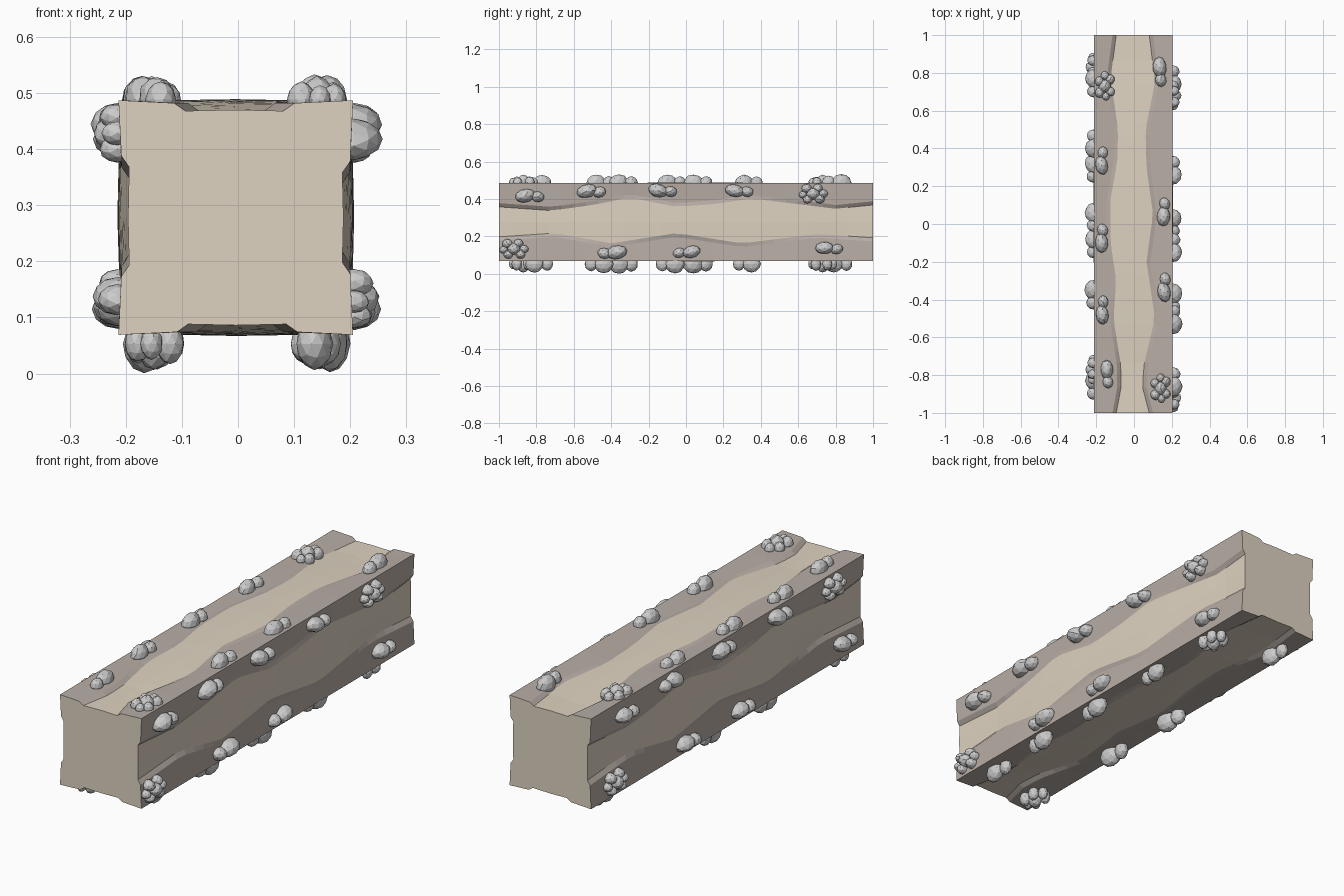
import bpy, bmesh, random
from mathutils import Vector, Matrix

if "Cube" in bpy.data.objects:
    bpy.data.objects.remove(bpy.data.objects["Cube"])

random.seed(4)
CENTRE = Vector((-0.004, 0, 0.278))
HALF = 0.209

# Each face: frame columns (across u, along y, outward n)
def frame(u, y, n):
    return Matrix((u, y, n)).transposed()

FACES = {
    "top": frame((1, 0, 0), (0, 1, 0), (0, 0, 1)),
    "right": frame((0, 0, -1), (0, 1, 0), (1, 0, 0)),
    "bottom": frame((-1, 0, 0), (0, 1, 0), (0, 0, -1)),
    "left": frame((0, 0, -1), (0, -1, 0), (-1, 0, 0)),
}

# Wavy inner borders of the raised corner bark: (y, u)
TOP_A = [(-1, -.11), (-.87, -.085), (-.75, -.085), (-.5, -.125), (-.3, -.11), (-.1, -.14),
         (.12, -.142), (.33, -.105), (.5, -.1), (.77, -.14), (1, -.11)]
TOP_B = [(-1, .105), (-.87, .07), (-.75, .075), (-.5, .135), (-.2, .09), (.05, .125),
         (.3, .09), (.5, .085), (.75, .135), (1, .105)]
SIDE_A = [(-1, -.1), (-.72, -.08), (-.5, -.11), (-.3, -.15), (-.05, -.1), (.15, -.115),
          (.35, -.145), (.8, -.09), (1, -.11)]
SIDE_B = [(-1, .1), (-.7, .08), (-.4, .135), (-.05, .08), (.3, .135), (.7, .085), (1, .105)]


def sample(knots, y):
    for (y0, u0), (y1, u1) in zip(knots, knots[1:]):
        if y <= y1 + 1e-6:
            return u0 + (u1 - u0) * (y - y0) / (y1 - y0)
    return knots[-1][1]


def material(name, colour):
    m = bpy.data.materials.new(name)
    m.diffuse_color = (*colour, 1)
    m.use_nodes = True
    m.node_tree.nodes["Principled BSDF"].inputs["Base Color"].default_value = m.diffuse_color
    return m


def finish(bm, name, mats=()):
    bmesh.ops.recalc_face_normals(bm, faces=bm.faces)
    me = bpy.data.meshes.new(name)
    bm.to_mesh(me)
    bm.free()
    for m in mats:
        me.materials.append(m)
    ob = bpy.data.objects.new(name, me)
    bpy.context.collection.objects.link(ob)
    return ob


# Beam: one closed section per station, six points per face
def section(y):
    ring = []
    for name, m in FACES.items():
        ly = -y if name == "left" else y
        a, b = (TOP_A, TOP_B) if name in ("top", "bottom") else (SIDE_A, SIDE_B)
        ua, ub = sample(a, ly), sample(b, ly)
        core = 0.19 + 0.019 * max(0, 1 - (1.25 * (y - 0.05)) ** 2)
        pts = [(-HALF, HALF), (ua, 0.204), (ua + .02, core), (0, core + .002),
               (ub - .02, core), (ub, 0.204), (HALF, HALF)]
        if name == "left":
            pts.reverse()
        ring += [CENTRE + m @ Vector((u, ly, n)) for u, n in pts[:-1]]
    return ring


bm = bmesh.new()
STEPS = 30
rings = [[bm.verts.new(p) for p in section(-1 + 2 * i / STEPS)] for i in range(STEPS + 1)]
for r0, r1 in zip(rings, rings[1:]):
    n = len(r0)
    for j in range(n):
        f = bm.faces.new((r0[j], r0[(j + 1) % n], r1[(j + 1) % n], r1[j]))
        f.material_index = 0 if j % 6 in (2, 3) else 1
bm.faces.new(rings[0])
bm.faces.new(rings[-1])
finish(bm, "timber_beam", (material("wood", (.73, .65, .53)), material("bark", (.48, .42, .38))))


# Rocks: faceted squashed spheres
def rock(bm, m, centre, radii):
    vs = bmesh.ops.create_icosphere(bm, subdivisions=2, radius=1)["verts"]
    spin = Matrix.Rotation(random.uniform(-.3, .3), 3, 'Z')
    for v in vs:
        p = spin @ Vector([c * r * random.uniform(.95, 1.03) for c, r in zip(v.co, radii)])
        v.co = CENTRE + m @ (p + Vector(centre))


# (u, y, is a many-stone cluster)
SPOTS = [(-.15, .73, 1), (-.167, .33, 0), (-.168, -.08, 0), (-.165, -.46, 0), (-.14, -.79, 0),
         (.14, .81, 0), (.16, .06, 0), (.163, -.34, 0), (.145, -.87, 1)]
CLUSTER = [(0, 0, .036), (-.03, .025, .026), (.028, .035, .027), (.03, -.03, .025),
           (-.028, -.035, .028), (.005, -.055, .022), (0, .055, .024)]
# Per face: shift along the beam, height factor, lift off the surface
SETUP = {"top": (0, 1.15, .005), "right": (-.05, 1.25, .006),
         "bottom": (0, 1.3, .02), "left": (.04, 1.2, .006)}

for name, m in FACES.items():
    shift, tall, lift = SETUP[name]
    bm = bmesh.new()
    for u, y, many in SPOTS:
        y += shift
        n = 0.205 + lift
        if many:
            for du, dy, r in CLUSTER:
                rock(bm, m, (u + du, y + dy, n), (r * .9, r, r * tall))
        else:
            s = random.uniform(.92, 1.05)
            side = random.choice((-1, 1))
            rock(bm, m, (u, y + side * .02, n), (.036 * s, .055 * s, .039 * s * tall))
            rock(bm, m, (u + .006, y - side * .047, n), (.029 * s, .036 * s, .031 * s * tall))
    finish(bm, "rocks_" + name)
